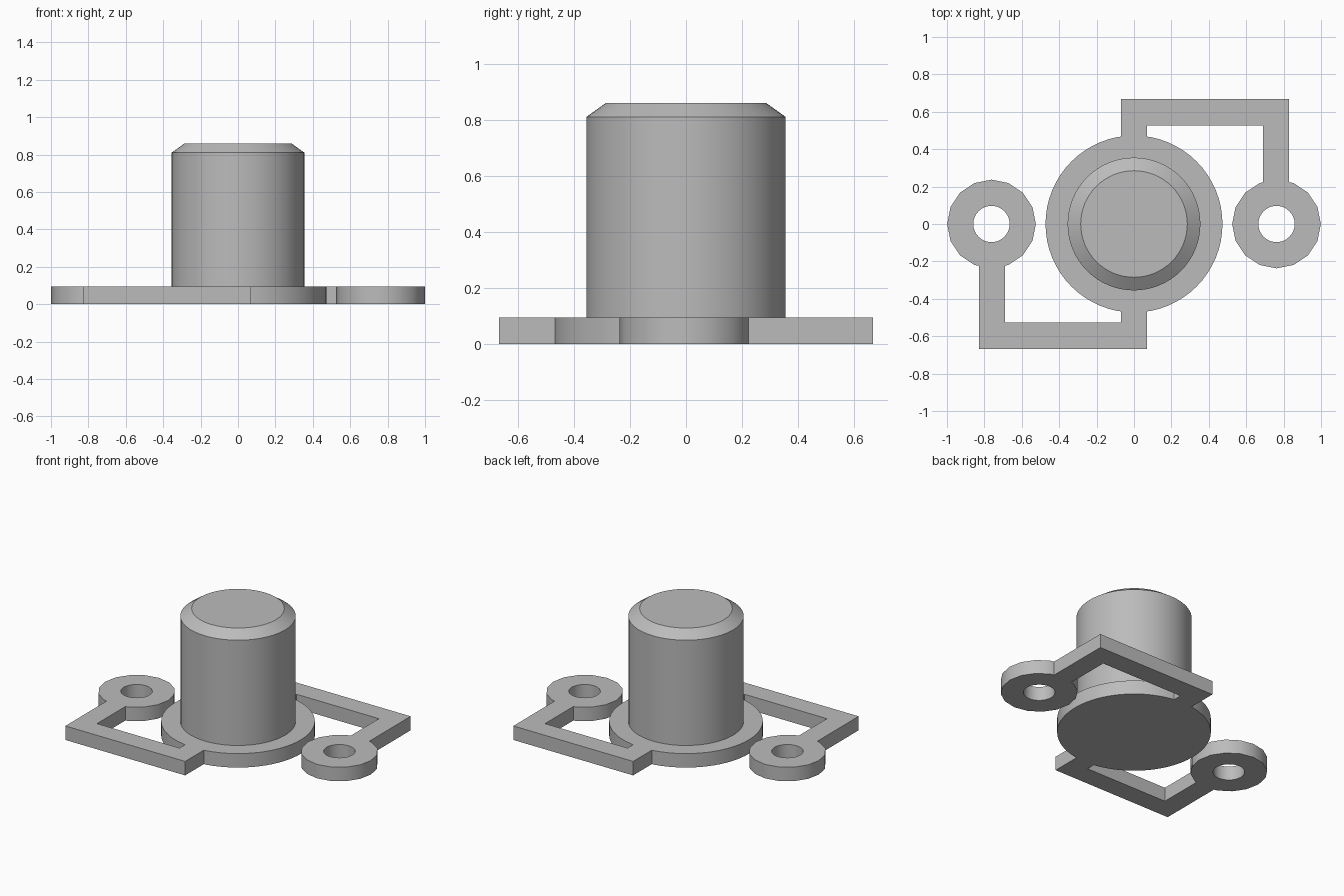
import bpy, bmesh, math

cube = bpy.data.objects.get("Cube")
if cube:
    bpy.data.objects.remove(cube, do_unlink=True)

THICK = 0.095      # flange and arm thickness
EYE_X = 0.762      # mounting eye offset

metal = bpy.data.materials.new("plain grey")
metal.use_nodes = True
colour = (0.5, 0.5, 0.5, 1)
metal.diffuse_color = colour
metal.node_tree.nodes["Principled BSDF"].inputs["Base Color"].default_value = colour


def finish(bm, name):
    bmesh.ops.recalc_face_normals(bm, faces=bm.faces)
    mesh = bpy.data.meshes.new(name)
    bm.to_mesh(mesh)
    bm.free()
    mesh.materials.append(metal)
    obj = bpy.data.objects.new(name, mesh)
    bpy.context.collection.objects.link(obj)
    return obj


def select(obj):
    bpy.ops.object.select_all(action='DESELECT')
    obj.select_set(True)
    bpy.context.view_layer.objects.active = obj


def prism(name, outline, z0=0.0, z1=THICK):
    bm = bmesh.new()
    base = bm.faces.new([bm.verts.new((x, y, z0)) for x, y in outline])
    top = bmesh.ops.extrude_face_region(bm, geom=[base], use_keep_orig=True)
    verts = [v for v in top["geom"] if isinstance(v, bmesh.types.BMVert)]
    bmesh.ops.translate(bm, verts=verts, vec=(0, 0, z1 - z0))
    return finish(bm, name)


def circle(radius, sides, cx=0.0):
    return [(cx + radius * math.cos(math.tau * i / sides),
             radius * math.sin(math.tau * i / sides)) for i in range(sides)]


def combine(target, other, operation):
    select(target)
    mod = target.modifiers.new(operation.lower(), 'BOOLEAN')
    mod.operation, mod.solver, mod.object = operation, 'EXACT', other
    bpy.ops.object.modifier_apply(modifier=mod.name)
    bpy.data.objects.remove(other, do_unlink=True)


# Round flange carrying two rotationally symmetric arms with eyes
flange = prism("mounting_flange", circle(0.473, 64))
arm_outline = [(-0.07, 0.4), (0.07, 0.4), (0.07, 0.527), (0.69, 0.527),
               (0.69, 0.17), (0.83, 0.17), (0.83, 0.667), (-0.07, 0.667)]
for side in (1, -1):
    arm = prism("arm", [(side * x, side * y) for x, y in arm_outline])
    combine(flange, arm, 'UNION')
    eye = prism("eye", circle(0.237, 16, side * EYE_X))
    combine(flange, eye, 'UNION')
    hole = prism("hole", circle(0.097, 32, side * EYE_X), -0.1, THICK + 0.1)
    combine(flange, hole, 'DIFFERENCE')

# Upright post with a chamfered top rim
post = prism("post", circle(0.355, 64), THICK, 0.81)
bm = bmesh.new()
bm.from_mesh(post.data)
cap = max(bm.faces, key=lambda f: f.calc_center_median().z)
rim = bmesh.ops.extrude_discrete_faces(bm, faces=[cap])["faces"][0]
for v in rim.verts:
    v.co.x *= 0.285 / 0.355
    v.co.y *= 0.285 / 0.355
    v.co.z = 0.86
bm.to_mesh(post.data)
bm.free()

for obj in (flange, post):
    select(obj)
    bpy.ops.object.shade_smooth_by_angle(angle=math.radians(30))
